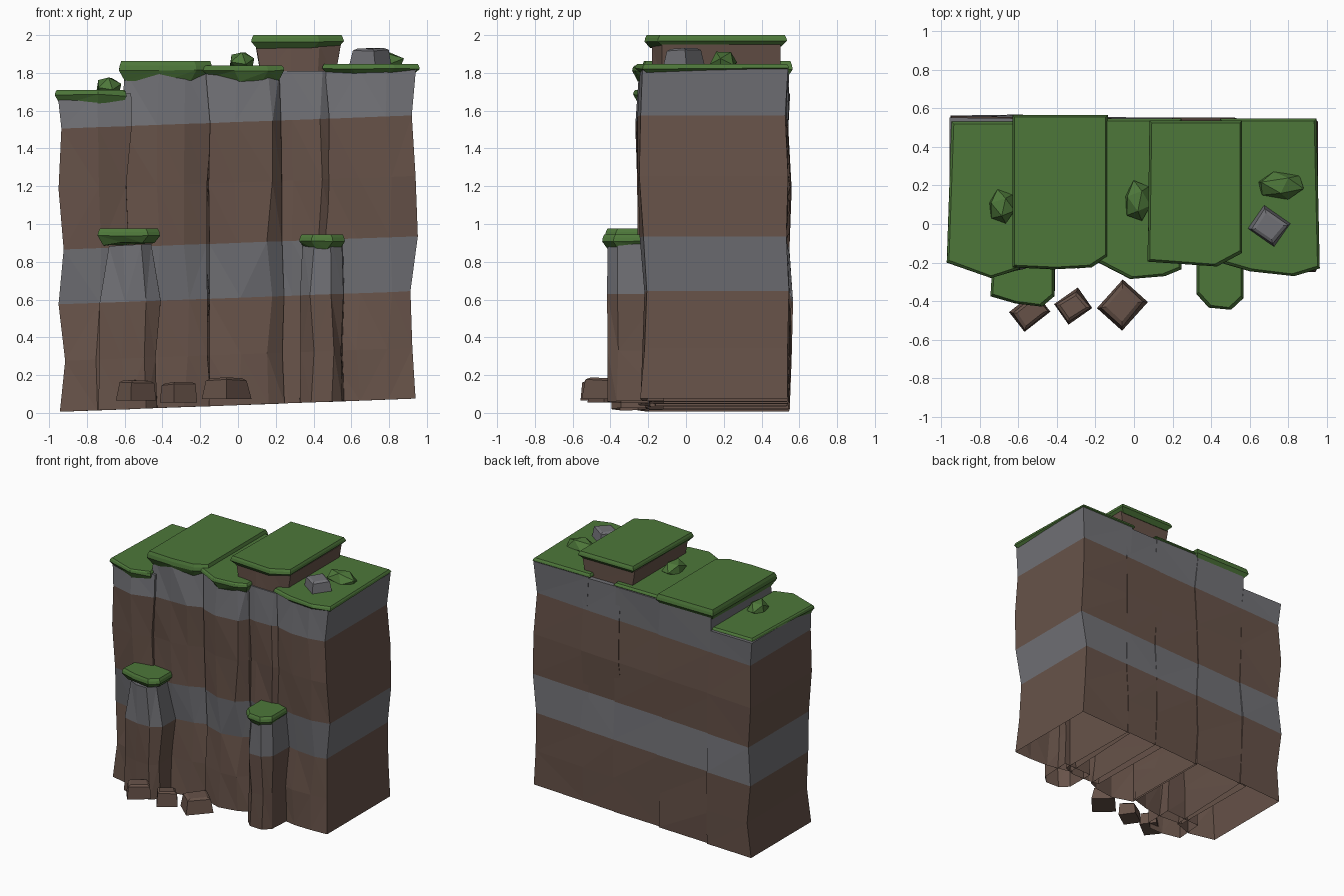
import bpy, bmesh, math, random
from mathutils import Matrix, Vector

if "Cube" in bpy.data.objects:
    bpy.data.objects.remove(bpy.data.objects["Cube"])

random.seed(4)


def material(name, rgb):
    m = bpy.data.materials.new(name)
    m.diffuse_color = (*rgb, 1)
    m.use_nodes = True
    m.node_tree.nodes["Principled BSDF"].inputs["Base Color"].default_value = m.diffuse_color
    return m


MATS = [material("brown earth", (0.135, 0.085, 0.066)),
        material("grey stone", (0.165, 0.165, 0.18)),
        material("green grass", (0.075, 0.185, 0.042))]
BROWN, GREY, GREEN = range(3)


def finish(bm, name, mats=MATS):
    me = bpy.data.meshes.new(name)
    bm.to_mesh(me)
    bm.free()
    for m in mats:
        me.materials.append(m)
    ob = bpy.data.objects.new(name, me)
    bpy.context.collection.objects.link(ob)
    return ob


def loft(name, rings, colours, bottom=True):
    """Skin a stack of counter-clockwise rings; colours[i] is the band above ring i."""
    bm = bmesh.new()
    vs = [[bm.verts.new(p) for p in r] for r in rings]
    n = len(vs[0])
    for i in range(len(vs) - 1):
        for j in range(n):
            k = (j + 1) % n
            f = bm.faces.new((vs[i][j], vs[i][k], vs[i + 1][k], vs[i + 1][j]))
            f.material_index = colours[i]
    if bottom:
        bm.faces.new(vs[0][::-1]).material_index = colours[0]
    bm.faces.new(vs[-1]).material_index = colours[-1]
    bmesh.ops.triangulate(bm, faces=[f for f in bm.faces if len(f.verts) == 4])
    return finish(bm, name)


# Weathering of the outer sides at each stratum: left, right, front, back
WEAR = [(-0.943, 0.94, 0.0, -0.004), (-0.915, 0.923, 0.01, 0.006), (-0.95, 0.913, 0.035, 0.015),
        (-0.923, 0.952, 0.0, -0.006), (-0.95, 0.94, -0.005, 0.008), (-0.935, 0.92, -0.015, -0.006),
        (-0.955, 0.942, 0.0, 0.0)]


def column(name, plan, levels, colours, jit=0.018):
    """Open-bottomed rock column whose strata rise gently to the right."""
    rings = []
    cx = sum(p[0] for p in plan) / len(plan)
    for i, (z, shrink) in enumerate(levels):
        ring = []
        for x, y in plan:
            px = cx + (x - cx) * shrink + random.uniform(-jit, jit)
            py = y + random.uniform(-jit, jit) * (0.6 if y < 0 else 0.3)
            if len(levels) == 7:
                py += WEAR[i][2 if y < 0 else 3]
            if abs(x) > 0.9:
                px = WEAR[i][0 if x < 0 else 1]
            ring.append((px, py, z + 0.037 * x if z < 1.6 else z))
        rings.append(ring)
    return loft(name, rings, colours, bottom=False)


def cap(name, plan, z0, z1, droop=0.03):
    """Grass slab: tucked-in underside, widest lip, slightly inset top."""
    cx = sum(p[0] for p in plan) / len(plan)
    cy = sum(p[1] for p in plan) / len(plan)

    def ring(inset, z, sag):
        out = []
        for x, y in plan:
            d = Vector((x - cx, y - cy))
            d -= Vector((math.copysign(inset, d.x) if abs(d.x) > 0.05 else 0,
                         math.copysign(inset, d.y)))
            out.append((cx + d.x, cy + d.y,
                        z - (random.uniform(0.2, 1) * sag if y < 0 else 0)))
        return out
    h = z1 - z0
    return loft(name, [ring(0.03, z0, droop), ring(0, z0 + 0.5 * h, droop * 0.3),
                       ring(0.004, z0 + 0.75 * h, 0), ring(0.012, z1, 0)], [GREEN] * 3)


# Main cliff columns: front plan points left to right, closed at the back
STRATA = [0.041, 0.31, 0.61, 0.9, 1.22, 1.54]
BANDS = [BROWN, BROWN, GREY, BROWN, BROWN, GREY]
columns = {
    "far_left": ([(-0.945, -0.19), (-0.74, -0.25), (-0.58, -0.21)], 0.55, 1.69),
    "left": ([(-0.61, -0.19), (-0.42, -0.215), (-0.27, -0.205), (-0.155, -0.17)], 0.545, 1.81),
    "middle": ([(-0.165, -0.19), (0.0, -0.255), (0.17, -0.245), (0.23, -0.19)], 0.54, 1.81),
    "right": ([(0.19, -0.16), (0.28, -0.19), (0.43, -0.2), (0.52, -0.15)], 0.538, 1.81),
    "far_right": ([(0.47, -0.18), (0.64, -0.23), (0.8, -0.25), (0.94, -0.235)], 0.535, 1.82),
}
for name, (front, back, top) in columns.items():
    plan = front + [(front[-1][0], back), (front[0][0], back)]
    column(name + "_column", plan, [(z, 1) for z in STRATA] + [(top, 1)], BANDS)

# Raised earth block under the highest grass slab
column("top_earth_block", [(0.09, -0.16), (0.28, -0.18), (0.43, -0.18), (0.54, -0.13),
                           (0.54, 0.5), (0.09, 0.5)],
       [(1.76, 0.86), (1.95, 1)], [BROWN], 0.006)

# Grass slabs on the columns: front points, back corners, bottom, top, droop
caps = {
    "far_left": ([(-0.97, -0.2), (-0.74, -0.28), (-0.59, -0.235)], (-0.59, -0.945), 0.53, 1.675, 1.71, 0.07),
    "left": ([(-0.63, -0.225), (-0.42, -0.235), (-0.22, -0.225), (-0.135, -0.17)], (-0.135, -0.63),
             0.565, 1.775, 1.862, 0.02),
    "middle": ([(-0.185, -0.2), (-0.02, -0.285), (0.16, -0.27), (0.245, -0.235)], (0.245, -0.185),
               0.545, 1.80, 1.838, 0.05),
    "highest": ([(0.07, -0.195), (0.43, -0.22), (0.56, -0.15)], (0.56, 0.08), 0.535, 1.94, 2.0, 0.02),
    "far_right": ([(0.445, -0.2), (0.6, -0.245), (0.83, -0.27), (0.962, -0.23)], (0.945, 0.445),
                  0.545, 1.805, 1.848, 0.025),
}
for name, (front, (bx1, bx0), back, z0, z1, droop) in caps.items():
    cap(name + "_grass", front + [(bx1, back), (bx0, back)], z0, z1, droop)

# Two low ledges standing in front of the wall, with grass caps
ledges = {
    "left_ledge": ([(-0.72, -0.12), (-0.735, -0.35), (-0.61, -0.385), (-0.48, -0.40),
                    (-0.42, -0.35), (-0.42, -0.12)], 0.91, 0.72, 0.975, 0.03),
    "right_ledge": ([(0.33, -0.12), (0.33, -0.34), (0.39, -0.405), (0.5, -0.415),
                     (0.56, -0.36), (0.56, -0.12)], 0.91, 0.9, 0.945, 0.02),
}
for name, (plan, z, shrink, ztop, droop) in ledges.items():
    column(name, plan, [(0.041, 1), (0.31, 0.94), (0.61, 1), (z, shrink)],
           [BROWN, BROWN, GREY], 0.012)
    cx = sum(p[0] for p in plan) / len(plan)
    lip = [(cx + (x - cx) * 1.05, y * 1.07) for x, y in plan]
    cap(name + "_grass", lip, ztop - 0.065, ztop, droop)


def rock(name, loc, size, angle, mat):
    """Tapered boulder with a chamfered top."""
    bm = bmesh.new()
    bmesh.ops.create_cube(bm, size=1)
    for v in bm.verts:
        if v.co.z > 0:
            v.co.x *= random.uniform(0.75, 0.92)
            v.co.y *= random.uniform(0.75, 0.92)
            v.co.z += random.uniform(-0.1, 0)
    top = [e for e in bm.edges if all(v.co.z > 0 for v in e.verts)]
    bmesh.ops.bevel(bm, geom=top, offset=0.1, segments=1, affect='EDGES')
    bm.transform(Matrix.Translation(loc) @ Matrix.Rotation(math.radians(angle), 4, 'Z')
                 @ Matrix.Diagonal((*size, 1)))
    finish(bm, name, [mat])


rock("base_rock_left", (-0.54, -0.455, 0.122), (0.17, 0.13, 0.115), 38, MATS[BROWN])
rock("base_rock_middle", (-0.315, -0.425, 0.11), (0.15, 0.13, 0.11), 35, MATS[BROWN])
rock("base_rock_right", (-0.06, -0.42, 0.133), (0.175, 0.2, 0.12), -42, MATS[BROWN])
rock("top_stone", (0.7, -0.01, 1.885), (0.17, 0.15, 0.1), -35, MATS[GREY])


# Low-poly bushes on the grass
for name, loc, size in (("left_bush", (-0.685, 0.09, 1.715), (0.075, 0.09, 0.07)),
                        ("middle_bush", (0.02, 0.12, 1.85), (0.075, 0.105, 0.07)),
                        ("right_bush", (0.76, 0.2, 1.85), (0.135, 0.075, 0.07))):
    bm = bmesh.new()
    bmesh.ops.create_icosphere(bm, subdivisions=1, radius=1)
    bm.transform(Matrix.Rotation(0.55, 4, 'X'))  # roll a flat facet to the top
    for v in bm.verts:
        v.co *= random.uniform(0.95, 1.06)
        v.co.z = max(v.co.z, -0.4)
    bm.transform(Matrix.Translation(loc) @ Matrix.Diagonal((*size, 1)))
    finish(bm, name, [MATS[GREEN]])
